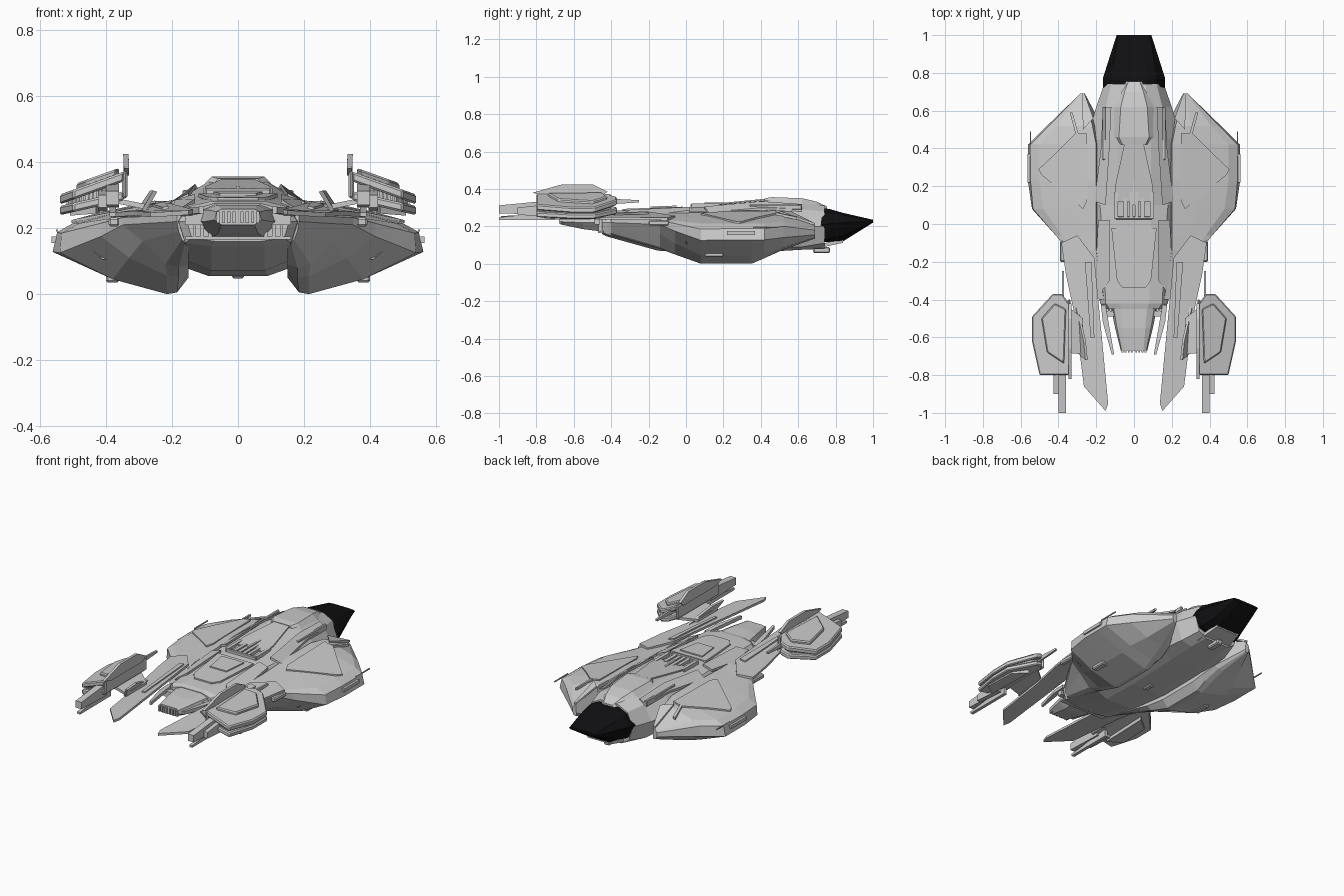
import bpy, bmesh
from mathutils import Vector


def finish(name, bm, mirror=False, bevel=0.0, mat=None):
    bmesh.ops.recalc_face_normals(bm, faces=bm.faces)
    me = bpy.data.meshes.new(name)
    bm.to_mesh(me)
    bm.free()
    ob = bpy.data.objects.new(name, me)
    bpy.context.collection.objects.link(ob)
    if bevel:
        m = ob.modifiers.new("bevel", 'BEVEL')
        m.width, m.segments = bevel, 1
    if mirror:
        ob.modifiers.new("mirror", 'MIRROR').use_mirror_merge = False
    if mat:
        me.materials.append(mat)
    return ob


def loft(name, stations, symmetric=False, **kw):
    """Skin rings of (x, z) points placed at each y; symmetric rings give only the +x half."""
    bm, rings = bmesh.new(), []
    for y, pts in stations:
        if symmetric:
            pts = list(pts) + [(-x, z) for x, z in reversed(pts)]
        rings.append([bm.verts.new((x, y, z)) for x, z in pts])
    n = len(rings[0])
    for a, b in zip(rings, rings[1:]):
        for i in range(n):
            bm.faces.new((a[i], a[(i + 1) % n], b[(i + 1) % n], b[i]))
    bm.faces.new(rings[0])
    bm.faces.new(rings[-1])
    return finish(name, bm, **kw)


def slab(name, pts, offset, **kw):
    """Thick plate: polygon of 3D points swept along the offset vector."""
    bm = bmesh.new()
    a = [bm.verts.new(p) for p in pts]
    b = [bm.verts.new(Vector(p) + Vector(offset)) for p in pts]
    n = len(a)
    bm.faces.new(a)
    bm.faces.new(b)
    for i in range(n):
        bm.faces.new((a[i], a[(i + 1) % n], b[(i + 1) % n], b[i]))
    return finish(name, bm, **kw)


def box(name, x0, x1, y0, y1, z0, z1, **kw):
    return slab(name, [(x0, y0, z0), (x1, y0, z0), (x1, y1, z0), (x0, y1, z0)], (0, 0, z1 - z0), **kw)


def tilted(pts, x0, z0, slope):
    return [(x, y, z0 + (x - x0) * slope) for x, y in pts]


black = bpy.data.materials.new("black_glass")
black.diffuse_color = (0.005, 0.005, 0.006, 1)

# central hull: top, shoulder, side, low, bottom
loft("fuselage", [
    (0.74, [(.06, .310), (.12, .280), (.158, .20), (.13, .11), (.08, .08)]),
    (0.62, [(.08, .335), (.15, .290), (.20, .20), (.16, .09), (.09, .075)]),
    (0.45, [(.09, .340), (.16, .300), (.25, .22), (.18, .09), (.09, .065)]),
    (0.10, [(.09, .305), (.18, .280), (.24, .20), (.16, .08), (.09, .055)]),
    (-.15, [(.09, .292), (.16, .275), (.21, .22), (.15, .10), (.08, .07)]),
    (-.42, [(.08, .282), (.15, .265), (.18, .22), (.16, .155), (.08, .145)]),
    (-.45, [(.07, .275), (.13, .258), (.155, .22), (.14, .17), (.07, .16)])], symmetric=True)
loft("tail_block", [
    (-.43, [(.07, .272), (.11, .255), (.125, .22), (.08, .17)]),
    (-.55, [(.06, .270), (.09, .255), (.10, .22), (.06, .185)]),
    (-.67, [(.05, .258), (.065, .25), (.07, .225), (.05, .21)])], symmetric=True)

# black glazed nose
loft("nose_glass", [
    (0.69, [(.06, .305), (.12, .275), (.161, .20), (.135, .13), (.08, .115)]),
    (0.77, [(.07, .292), (.12, .270), (.165, .215), (.13, .135), (.08, .115)]),
    (0.84, [(.065, .272), (.11, .260), (.143, .22), (.11, .15), (.07, .12)]),
    (1.00, [(.05, .235), (.085, .232), (.092, .228), (.085, .222), (.05, .22)])],
     symmetric=True, mat=black)
slab("chin_plate", [(-.1, .69, .08), (.1, .69, .08), (.08, .84, .112), (-.08, .84, .112)], (0, 0, .02))
box("chin_sensor", -.02, .02, .68, .77, .058, .09, bevel=.006)

# raised plates along the spine
loft("canopy_cap", [
    (0.755, [(.03, .305), (.05, .285)]),
    (0.70, [(.05, .332), (.085, .30)]),
    (0.62, [(.07, .350), (.105, .32)]),
    (0.46, [(.08, .356), (.11, .325)]),
    (0.42, [(.06, .350), (.085, .32)])], symmetric=True)
slab("spine_plate", [(-.05, .43, .34), (.05, .43, .34), (.1, .2, .318), (.1, .12, .308),
                     (-.1, .12, .308), (-.1, .2, .318)], (0, 0, .008))
slab("rear_deck", [(-.12, -.02, .293), (.12, -.02, .293), (.09, -.30, .283), (.06, -.34, .281),
                   (-.06, -.34, .281), (-.09, -.30, .283)], (0, 0, .012))
slab("deck_hatch", [(-.075, -.05, .304), (.075, -.05, .304), (.055, -.19, .299), (-.055, -.19, .299)],
     (0, 0, .007))
box("deck_crossbar", -.1, .1, .025, .04, .295, .32, bevel=.004)
for i, x in enumerate((.015, .045, .095)):
    box(f"deck_machinery_{i}", x - .01, x + .01, .03, .17 - .03 * (i == 1), .30, .322, mirror=True)
box("deck_piston", -.006, .006, .10, .25, .315, .328)
slab("shoulder_plate", [(.12, .62, .305), (.165, .62, .28), (.175, .40, .285), (.21, .12, .262),
                        (.15, .10, .292), (.13, .40, .32)], (0, 0, .014), mirror=True)
box("shoulder_rail", .15, .168, .34, .62, .288, .316, mirror=True, bevel=.004)
slab("hip_plate", [(.13, .02, .29), (.19, .02, .272), (.20, -.18, .248), (.175, -.36, .245),
                   (.13, -.30, .275)], (0, 0, .014), mirror=True)
box("hip_block", .175, .205, -.31, -.21, .16, .25, mirror=True, bevel=.01)
slab("side_intake", [(.19, -.30, .15), (.21, -.02, .10), (.21, .02, .18), (.19, -.30, .22)],
     (-.05, 0, 0), mirror=True)

# rear engine details
box("rear_frame", -.16, .16, -.47, -.44, .165, .175)
for i in range(6):
    x = .012 + i * .024
    box(f"rear_vent_{i}", x - .005, x + .005, -.468, -.44, .175, .245, mirror=True)
slab("tail_side_fin", [(.175, -.43, .235), (.165, -.52, .24), (.118, -.69, .245), (.105, -.69, .245),
                       (.135, -.52, .24), (.15, -.43, .235)], (0, 0, .02), mirror=True)
box("tail_fin_bracket", .1, .16, -.49, -.46, .21, .245, mirror=True)
for i in range(4):
    x = .012 + i * .016
    box(f"tail_tooth_{i}", x - .005, x + .005, -.68, -.64, .215, .25, mirror=True)
box("belly_sensor", -.018, .018, .1, .16, .047, .07, bevel=.006)

# broad side nacelles, clockwise from the inner top edge
keel = [(.38, .045), (.215, .0), (.185, .005), (.15, .05)]
wide = [(.2, .285), (.33, .258), (.50, .215), (.548, .188), (.562, .128)]
loft("nacelle", [
    (.69, [(.262, .205), (.272, .20), (.28, .19), (.285, .18), (.285, .155), (.28, .14), (.265, .135), (.26, .14), (.26, .155)]),
    (.52, [(.22, .275), (.30, .26), (.41, .225), (.45, .20), (.46, .14), (.34, .085), (.23, .075), (.20, .08), (.17, .09)]),
    (.42, wide + [(.38, .06), (.22, .03), (.18, .033), (.15, .06)]),
    (.35, wide + keel),
    (.23, wide + keel),
    (.08, [(.2, .275), (.33, .25), (.48, .215), (.535, .185), (.54, .125)] + keel),
    (-.06, [(.2, .27), (.29, .25), (.38, .23), (.415, .215), (.415, .175), (.33, .11), (.215, .055), (.18, .05), (.15, .07)]),
    (-.14, [(.2, .27), (.27, .25), (.32, .24), (.35, .232), (.35, .21), (.29, .16), (.22, .09), (.18, .08), (.15, .09)]),
    (-.40, [(.16, .255), (.17, .25), (.18, .245), (.185, .24), (.185, .22), (.18, .19), (.17, .165), (.16, .155), (.15, .15)])],
     mirror=True)
slab("nacelle_exhaust", [(.275, 0, .125), (.32, 0, .10), (.41, 0, .105), (.455, 0, .145), (.43, 0, .175),
                         (.32, 0, .18)], (0, .14, 0), mirror=True)
slab("nacelle_top_panel", [(.25, .48, .275), (.31, .48, .262), (.42, .37, .238), (.505, .29, .215),
                           (.49, .26, .219), (.27, .08, .262), (.25, .12, .268)], (0, 0, .009), mirror=True)
slab("nacelle_vent", [(.295, .48, .262), (.31, .48, .26), (.34, .59, .235), (.325, .59, .24)],
     (0, 0, .014), mirror=True)
slab("nacelle_inner_lip", [(.215, .56, .27), (.27, .50, .27), (.275, .69, .205), (.262, .69, .205)],
     (0, 0, .012), mirror=True)
box("wingtip_antenna", .545, .551, .36, .49, .19, .196, mirror=True)
box("wingtip_tab", .545, .565, .22, .37, .155, .175, mirror=True)
box("nacelle_foot", .36, .40, .10, .20, .035, .06, mirror=True, bevel=.006)
box("nacelle_rear_block", .36, .392, -.20, -.09, .205, .232, mirror=True, bevel=.006)

# long tail blades
slab("tail_blade", [(.21, -.18, .262), (.30, -.06, .243), (.385, -.10, .232), (.36, -.27, .235),
                    (.31, -.50, .238), (.265, -.86, .233), (.15, -.99, .24), (.137, -.95, .243)],
     (0, 0, .014), mirror=True)
slab("blade_stiffener", [(.225, -.2, .272), (.26, -.2, .265), (.23, -.6, .256), (.21, -.6, .258)],
     (0, 0, .008), mirror=True)

# struts joining blades to the outboard pods
slab("strut_arm", [(.27, -.50, .255), (.37, -.42, .275), (.37, -.68, .275), (.27, -.69, .255)],
     (0, 0, .016), mirror=True)
slab("strut_fin", [(.295, -.44, .25), (.28, -.69, .25), (.245, -.72, .31), (.255, -.62, .31)],
     (.012, 0, .004), mirror=True)

# outboard pods: tilted shells around a slatted core
outline = [(.345, -.42), (.38, -.37), (.43, -.37), (.54, -.49), (.54, -.62), (.50, -.80), (.345, -.80)]
slab("pod_upper_shell", tilted(outline, .345, .372, -.36), (0, 0, -.03), mirror=True, bevel=.006)
slab("pod_cap", tilted([(.36, -.45), (.42, -.42), (.49, -.50), (.46, -.68), (.37, -.74)], .345, .366, -.36),
     (0, 0, .022), mirror=True, bevel=.006)
slab("pod_lower_shell", tilted(outline, .345, .284, -.23), (0, 0, .028), mirror=True, bevel=.006)
slab("pod_keel", tilted([(.42, -.44), (.50, -.50), (.51, -.70), (.43, -.76)], .42, .245, -.08),
     (0, 0, .03), mirror=True)
slab("pod_core", tilted([(.39, -.40), (.43, -.40), (.52, -.50), (.52, -.60), (.475, -.70), (.39, -.72)],
                        .39, .29, -.3), (0, 0, .055), mirror=True)
for i in range(10):
    x = .40 + i * .013
    y = -.785 + max(0, x - .48) * 3.2
    box(f"pod_slat_{i}", x - .003, x + .003, y, y + .09, .292 - (x - .345) * .2,
        .355 - (x - .345) * .36, mirror=True)
box("pod_inner_rail", .335, .352, -.80, -.40, .29, .372, mirror=True, bevel=.006)

# pod fin, tail spikes and forward probe
slab("pod_fin", [(.33, -.82, .38), (.332, -.66, .425), (.332, -.50, .425), (.33, -.42, .385), (.33, -.45, .36),
                 (.33, -.76, .36)], (.016, 0, 0), mirror=True)
slab("pod_tail_spike", [(.36, -1, .27), (.36, -.76, .262), (.36, -.76, .335), (.36, -1, .312)],
     (.04, 0, 0), mirror=True)
slab("pod_tail_rail", [(.395, -.90, .262), (.395, -.72, .25), (.395, -.72, .32), (.395, -.90, .30)],
     (.03, 0, 0), mirror=True)
slab("pod_lower_spike", [(.37, -1, .235), (.37, -.70, .235), (.37, -.70, .28), (.37, -1, .248)],
     (.02, 0, 0), mirror=True)
slab("pod_probe", [(.37, -.25, .328), (.37, -.45, .315), (.37, -.45, .35), (.37, -.25, .34)],
     (.012, 0, 0), mirror=True)
